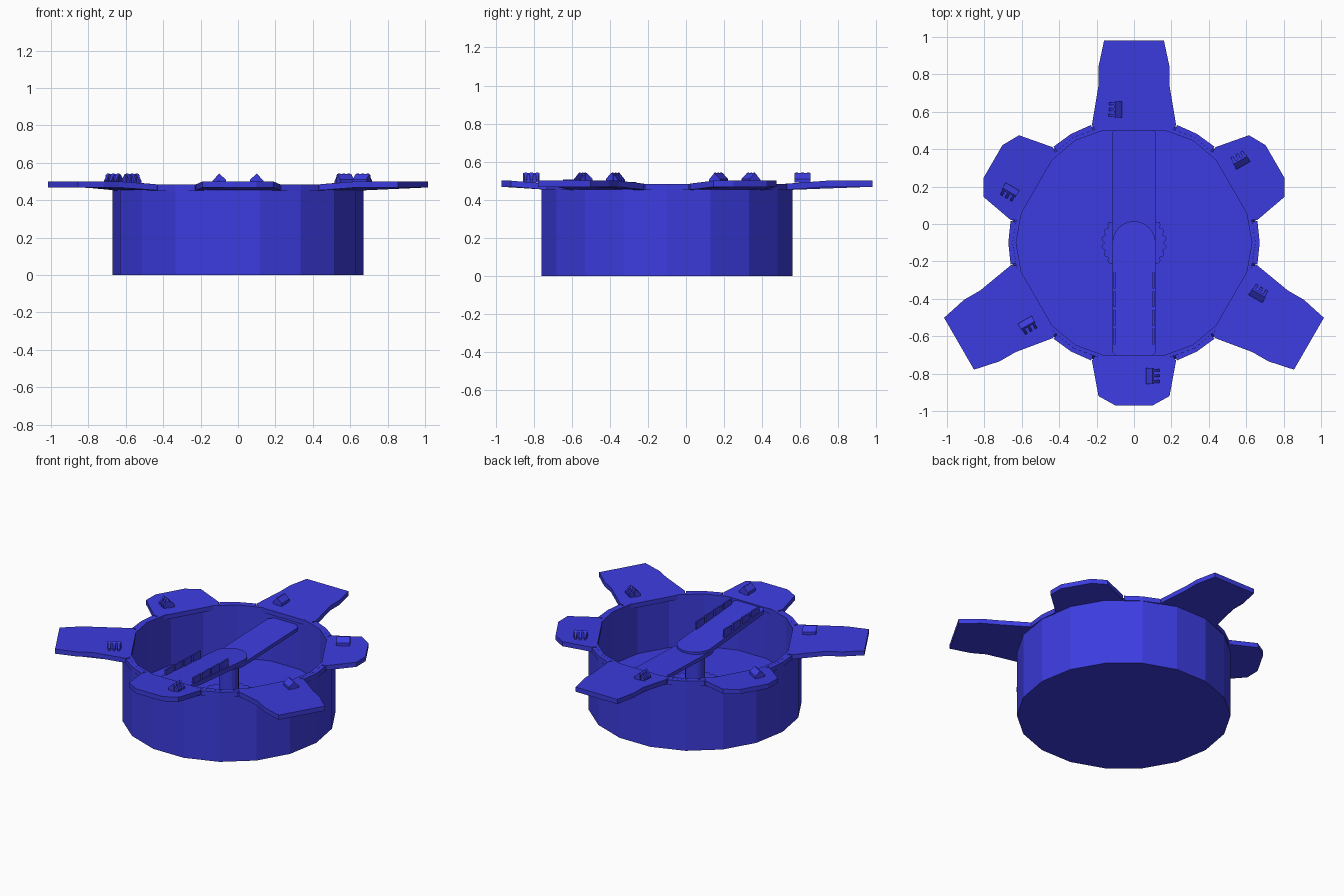
import bpy, bmesh, math
from mathutils import Matrix

if "Cube" in bpy.data.objects:
    bpy.data.objects.remove(bpy.data.objects["Cube"])

CY = -0.10          # centre of the round body
N = 18
mat = bpy.data.materials.new("blue")
mat.diffuse_color = (0.045, 0.045, 0.75, 1)
mat.use_nodes = True
mat.node_tree.nodes["Principled BSDF"].inputs["Base Color"].default_value = mat.diffuse_color


def finish(bm, name):
    bmesh.ops.recalc_face_normals(bm, faces=bm.faces)
    me = bpy.data.meshes.new(name)
    bm.to_mesh(me)
    bm.free()
    ob = bpy.data.objects.new(name, me)
    ob.data.materials.append(mat)
    bpy.context.collection.objects.link(ob)
    return ob


def lathe(name, profile, n=N):
    """Spin an (r, z) profile about the body axis; r = 0 closes to a cap."""
    bm = bmesh.new()
    rings = [[bm.verts.new((r * math.cos(2 * math.pi * i / n),
                            CY + r * math.sin(2 * math.pi * i / n), z))
              for i in range(n)] for r, z in profile]
    for a, b in zip(rings, rings[1:]):
        for i in range(n):
            j = (i + 1) % n
            bm.faces.new((a[i], a[j], b[j], b[i]))
    bm.faces.new(rings[0])
    bm.faces.new(rings[-1])
    return finish(bm, name)


def prism(name, pts, zbot, ztop):
    """Extrude an outline; zbot and ztop are functions of (x, y)."""
    bm = bmesh.new()
    lo = [bm.verts.new((x, y, zbot(x, y))) for x, y in pts]
    hi = [bm.verts.new((x, y, ztop(x, y))) for x, y in pts]
    bm.faces.new(lo)
    bm.faces.new(hi)
    for i in range(len(pts)):
        j = (i + 1) % len(pts)
        bm.faces.new((lo[i], lo[j], hi[j], hi[i]))
    return finish(bm, name)


def flat(z):
    return lambda x, y: z


# Open round body with inner floor
lathe("body", [(0.67, 0), (0.67, 0.455), (0.65, 0.483), (0.63, 0.483), (0.63, 0.12)])

# Tabs around the rim: long and short alternate
LONG = [(0.63, 0.225), (0.84, 0.19), (0.94, 0.19), (1.08, 0.16)]
SHORT = [(0.63, 0.225), (0.82, 0.19), (0.87, 0.10)]


def tab_clip(turn):
    """Small ridged clip with three fins, laid along the tab."""
    bm = bmesh.new()

    def wedge(r0, r1, outline):
        a = [bm.verts.new((r0, t, z)) for t, z in outline]
        b = [bm.verts.new((r1, t, z)) for t, z in outline]
        bm.faces.new(a)
        bm.faces.new(b)
        for i in range(len(a)):
            j = (i + 1) % len(a)
            bm.faces.new((a[i], a[j], b[j], b[i]))

    wedge(0.67, 0.755, [(0.065, 0.49), (0.108, 0.49), (0.108, 0.532), (0.098, 0.54), (0.065, 0.51)])
    for r in (0.675, 0.705, 0.735):
        wedge(r, r + 0.014, [(0.10, 0.49), (0.135, 0.49), (0.135, 0.505), (0.10, 0.543)])
    bm.transform(turn)
    finish(bm, "tab_clip")


for k in range(6):
    turn = Matrix.Translation((0, CY, 0)) @ Matrix.Rotation(math.radians(30 + 60 * k), 4, 'Z')
    half = LONG if k % 2 else SHORT
    pts = [(0.60, -0.205)] + [(r, -w) for r, w in half] + [(r, w) for r, w in reversed(half)] + [(0.60, 0.205)]
    top = lambda x, y: 0.482 + 0.018 * min(1, max(0, (x - 0.60) / 0.22))
    tab = prism("rim_tab", pts, lambda x, y: top(x, y) - 0.032, top)
    tab.data.transform(turn)
    tab_clip(turn)

# Rim gusset between neighbouring tabs
for k in range(6):
    turn = Matrix.Translation((0, CY, 0)) @ Matrix.Rotation(math.radians(60 * k), 4, 'Z')
    c, s = math.cos(math.radians(10)), math.sin(math.radians(10))
    g = prism("rim_gusset", [(0.63, -0.11), (0.67 * c, -0.67 * s), (0.672, 0), (0.67 * c, 0.67 * s), (0.63, 0.11)],
              flat(0.45), flat(0.4825))
    g.data.transform(turn)

# Scalloped disc on the floor
LOBES = 24
scallop = []
for i in range(LOBES * 4):
    a = 2 * math.pi * i / (LOBES * 4)
    r = 0.157 + 0.018 * abs(math.sin(a * LOBES / 2))
    scallop.append((r * math.cos(a), CY + r * math.sin(a)))
prism("scalloped_disc", scallop, flat(0.11), flat(0.16))

# Centre post
lathe("post", [(0.063, 0.12), (0.063, 0.40)], 20)

# Two overlapping bars across the opening
W = 0.115


def bar(name, sign, end, z0, z1, thick):
    arc = [(W * math.cos(math.pi * i / 12), CY - sign * W * math.sin(math.pi * i / 12)) for i in range(13)]
    e = end - sign * 0.03
    pts = arc + [(-W, e), (-W + 0.03, end), (W - 0.03, end), (W, e)]
    top = lambda x, y: z0 + (z1 - z0) * max(0, (y - CY) / (end - CY))
    prism(name, pts, lambda x, y: top(x, y) - thick, top)


bar("lower_bar", 1, 0.52, 0.405, 0.425, 0.025)
bar("upper_bar", -1, -0.715, 0.425, 0.475, 0.03)

# Upright plates along both edges of the upper bar
for side in (-1, 1):
    x = side * 0.105
    for i in range(4):
        y = -0.645 + i * 0.10
        z = 0.526 - i * 0.004
        prism("edge_plate", [(x - 0.005, y), (x + 0.005, y), (x + 0.005, y + 0.085), (x - 0.005, y + 0.085)],
              flat(0.435), flat(z - 0.02))
